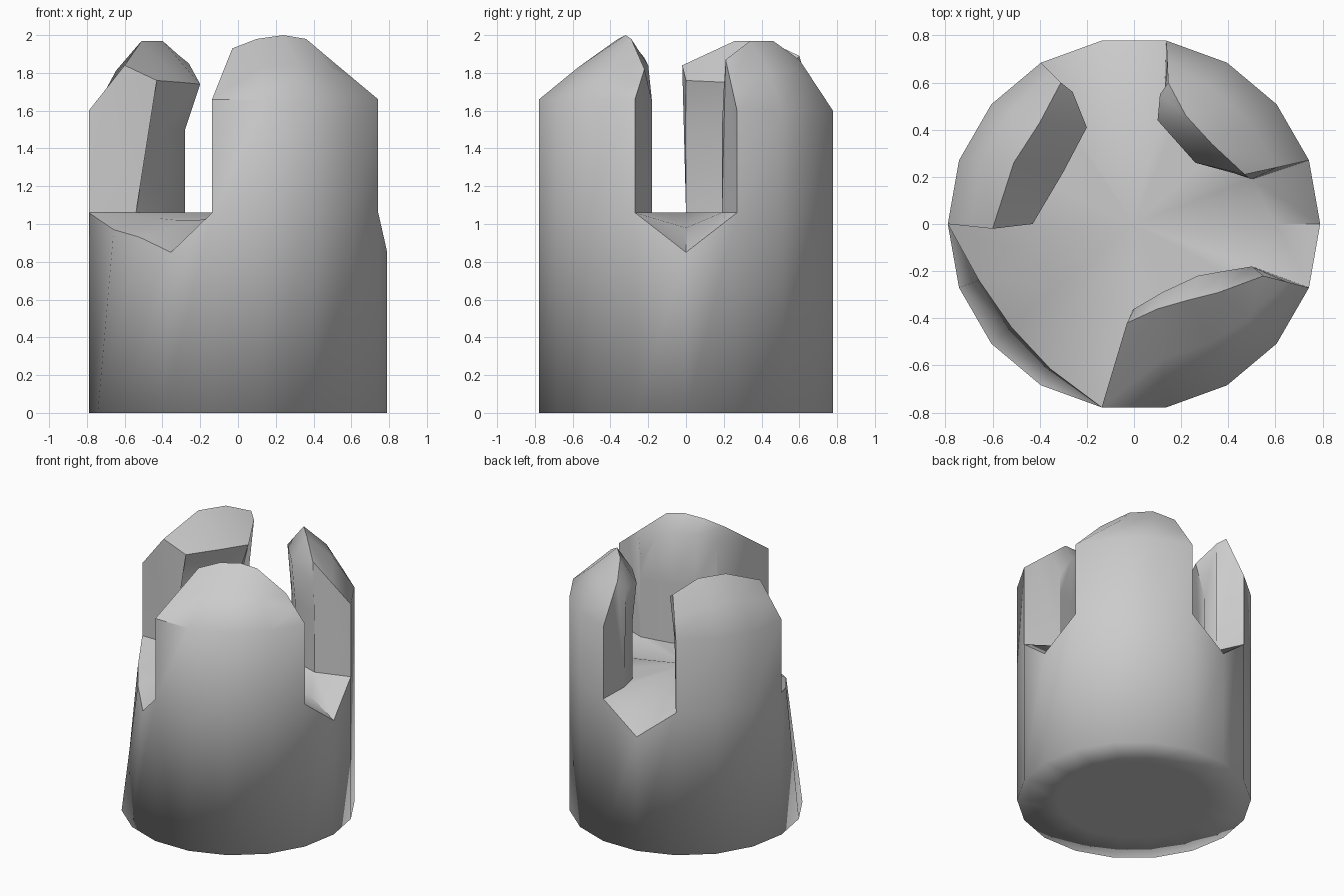
import bpy, bmesh
from math import sin, cos, radians
from mathutils import Vector

if "Cube" in bpy.data.objects:
    bpy.data.objects.remove(bpy.data.objects["Cube"])

R, FLOOR = 0.79, 1.06

# Prongs: start angle, outer wall height, bulge of the sloped back,
# then crest points, inner lip points and inner foot points (one per 20 degrees)
PRONGS = [
    (20, 1.60, 0.04,
     [(.47, .21, 1.87), (.33, .34, 1.97), (.22, .46, 1.97), (.145, .60, 1.87)],
     [(.48, .20, 1.72), (.26, .26, 1.80), (.10, .44, 1.81), (.11, .55, 1.80)],
     [(.50, .19), (.29, .26), (.16, .40), (.13, .54)]),
    (120, 1.60, 0.04,
     [(-.31, .60, 1.89), (-.40, .43, 1.97), (-.51, .26, 1.97), (-.60, -.02, 1.84)],
     [(-.26, .56, 1.85), (-.20, .41, 1.74), (-.30, .22, 1.75), (-.43, .00, 1.76)],
     [(-.31, .50), (-.28, .41), (-.40, .20), (-.54, .00)]),
    (260, 1.66, 0.01,
     [(-.03, -.42, 1.93), (.10, -.36, 1.98), (.24, -.32, 2.0), (.36, -.29, 1.98), (.55, -.22, 1.82)],
     [(.00, -.36, 1.83), (.12, -.29, 1.88), (.27, -.22, 1.88), (.38, -.20, 1.84), (.50, -.18, 1.65)],
     [(-.01, -.37), (.12, -.29), (.27, -.22), (.38, -.20), (.50, -.18)]),
]
# Gaps: angle -> (rim radius, rim height, inner radius, inner height)
GAPS = {0: (.79, .85, .60, .98), 100: (.79, .85, .60, .98),
        200: (.70, .97, .45, 1.03), 220: (.68, .93, .42, 1.02), 240: (.71, .85, .42, 1.02)}


def polar(angle, radius, z):
    a = radians(angle)
    return Vector((radius * cos(a), radius * sin(a), z))


bm = bmesh.new()
add = bm.verts.new
angles = list(range(0, 360, 20))
base = {a: add(polar(a, R, 0)) for a in angles}
base_in = {a: add(polar(a, R * .65, 0)) for a in angles}
rim, inner = {}, {}
for a, (r, z, ri, zi) in GAPS.items():
    rim[a], inner[a] = add(polar(a, r, z)), add(polar(a, ri, zi))

# Prongs: one arch-shaped strip per angle, skinned together and closed at both ends
for start, top, bulge, crests, lips, feet in PRONGS:
    columns = []
    for i, (crest, lip, foot) in enumerate(zip(crests, lips, feet)):
        a = start + 20 * i
        shoulder = polar(a, R, top)
        swell = bulge if 0 < i < len(crests) - 1 else 0
        mid = (shoulder + Vector(crest)) / 2 + polar(a, swell * .5, swell * .7)
        col = [add(p) for p in (polar(a, R, FLOOR), shoulder, mid, crest, lip,
                                (*foot, 1.5), (*foot, FLOOR))]
        rim[a], inner[a] = col[0], col[-1]
        columns.append(col)
    for c, d in zip(columns, columns[1:]):
        for j in range(len(c) - 1):
            bm.faces.new((c[j], d[j], d[j + 1], c[j + 1]))
    bm.faces.new(columns[0])
    bm.faces.new(columns[-1][::-1])

# Body wall, notch slopes, floor and underside
centre = add((0, 0, FLOOR))
for a in angles:
    b = (a + 20) % 360
    bm.faces.new((base[a], base[b], rim[b], rim[a]))
    bm.faces.new((base[b], base[a], base_in[a], base_in[b]))
    bm.faces.new((inner[a], inner[b], centre))
    if a in GAPS or b in GAPS:
        bm.faces.new((rim[a], rim[b], inner[b], inner[a]))
bm.faces.new([base_in[a] for a in reversed(angles)])

bmesh.ops.triangulate(bm, faces=[f for f in bm.faces if len(f.verts) > 4 and abs(f.normal.z) < .9])
bmesh.ops.recalc_face_normals(bm, faces=bm.faces)

# Smooth surfaces with crisp prong ends and notch edges; the foot edge stays soft
for f in bm.faces:
    f.smooth = True
for e in bm.edges:
    on_base = all(v.co.z < .01 for v in e.verts)
    e.smooth = on_base or e.calc_face_angle(0) < radians(50)

mesh = bpy.data.meshes.new("pronged_stump")
bm.to_mesh(mesh)
bm.free()
bpy.context.collection.objects.link(bpy.data.objects.new("pronged_stump", mesh))
